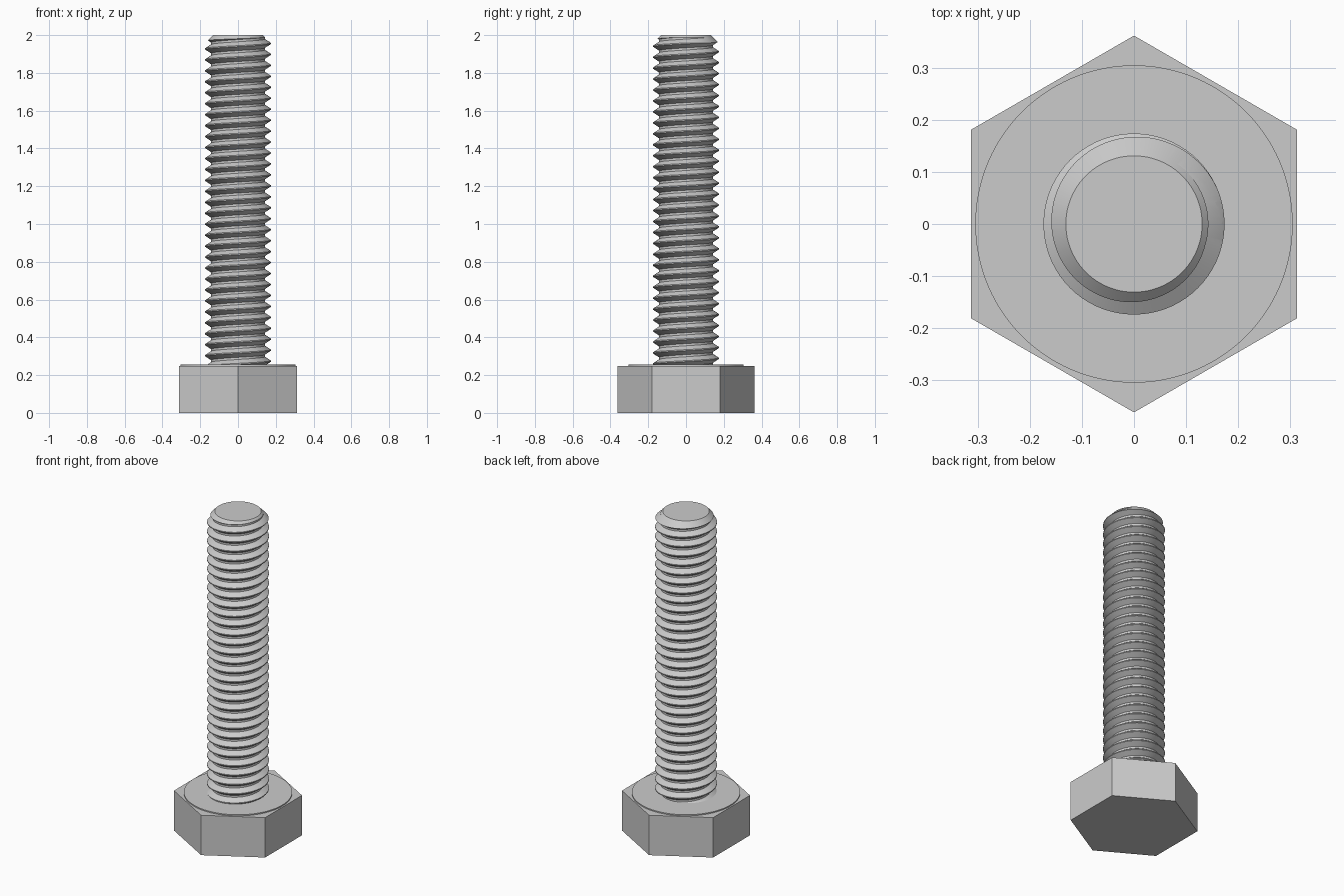
import bpy, bmesh, math
from mathutils import Vector

default = bpy.data.objects.get("Cube")
if default:
    bpy.data.objects.remove(default, do_unlink=True)

# Single metal colour
steel = bpy.data.materials.new("steel grey")
steel.use_nodes = True
steel.diffuse_color = (0.6, 0.6, 0.6, 1)
steel.node_tree.nodes["Principled BSDF"].inputs["Base Color"].default_value = (0.6, 0.6, 0.6, 1)

HEAD_TOP, LENGTH = 0.248, 2.0
MAJOR, MINOR, TIP = 0.174, 0.143, 0.131
PITCH, STEPS = 0.058, 72
ROOT_Z = 1.985   # height of a thread root on the +x side


def finish(bm, name, angle=30):
    bmesh.ops.recalc_face_normals(bm, faces=bm.faces)
    mesh = bpy.data.meshes.new(name)
    bm.to_mesh(mesh)
    bm.free()
    obj = bpy.data.objects.new(name, mesh)
    bpy.context.collection.objects.link(obj)
    mesh.materials.append(steel)
    smooth(obj, angle)
    return obj


def smooth(obj, angle):
    bpy.ops.object.select_all(action="DESELECT")
    bpy.context.view_layer.objects.active = obj
    obj.select_set(True)
    bpy.ops.object.shade_smooth_by_angle(angle=math.radians(angle))


def lathe(profile, name, sides, turn=0.0):
    """Closed solid of revolution from (radius, height) pairs."""
    bm = bmesh.new()
    rings = [[bm.verts.new((r * math.cos(turn + math.tau * i / sides),
                            r * math.sin(turn + math.tau * i / sides), z))
              for i in range(sides)] for r, z in profile]
    for low, high in zip(rings, rings[1:]):
        for i in range(sides):
            j = (i + 1) % sides
            bm.faces.new((low[i], low[j], high[j], high[i]))
    bm.faces.new(rings[0])
    bm.faces.new(rings[-1])
    return finish(bm, name)


# Hexagonal head and the thin round bearing face on it
lathe([(0.362, 0), (0.362, HEAD_TOP)], "hex_head", 6, math.pi / 2)
lathe([(0.305, HEAD_TOP - 0.02), (0.305, HEAD_TOP + 0.007)], "bearing_face", 96)

# Threaded shank: a V profile swept along a right-handed helix
section = [(MINOR, -0.1), (MINOR, 0.1), (MAJOR, 0.45), (MAJOR, 0.55), (MINOR, 0.9)]
bm = bmesh.new()
turns = 34
previous = None
for i in range(turns * STEPS + 1):
    a = math.tau * i / STEPS
    base = ROOT_Z + PITCH * (i / STEPS - turns + 3)
    row = [bm.verts.new((r * math.cos(a), r * math.sin(a), base + PITCH * k))
           for r, k in section]
    if previous:
        for j in range(len(section) - 1):
            bm.faces.new((previous[j], row[j], row[j + 1], previous[j + 1]))
    previous = row
bmesh.ops.remove_doubles(bm, verts=bm.verts, dist=0.0001)
for z, up in ((0.2, -1), (LENGTH + 0.03, 1)):
    bmesh.ops.bisect_plane(bm, geom=bm.verts[:] + bm.edges[:] + bm.faces[:], dist=1e-6,
                           plane_co=Vector((0, 0, z)), plane_no=Vector((0, 0, up)),
                           clear_outer=True)
bmesh.ops.holes_fill(bm, edges=[e for e in bm.edges if e.is_boundary], sides=0)
shank = finish(bm, "threaded_shank")

# Chamfer the tip by intersecting with a bevelled blank
blank = lathe([(0.2, 0.1), (0.2, LENGTH + TIP - 0.2), (TIP, LENGTH)], "chamfer_blank", 96)
blank.hide_render = True
cut = shank.modifiers.new("tip chamfer", "BOOLEAN")
cut.operation = "INTERSECT"
cut.solver = "EXACT"
cut.object = blank
bpy.context.view_layer.objects.active = shank
bpy.ops.object.modifier_apply(modifier=cut.name)
bpy.data.objects.remove(blank, do_unlink=True)
smooth(shank, 25)
